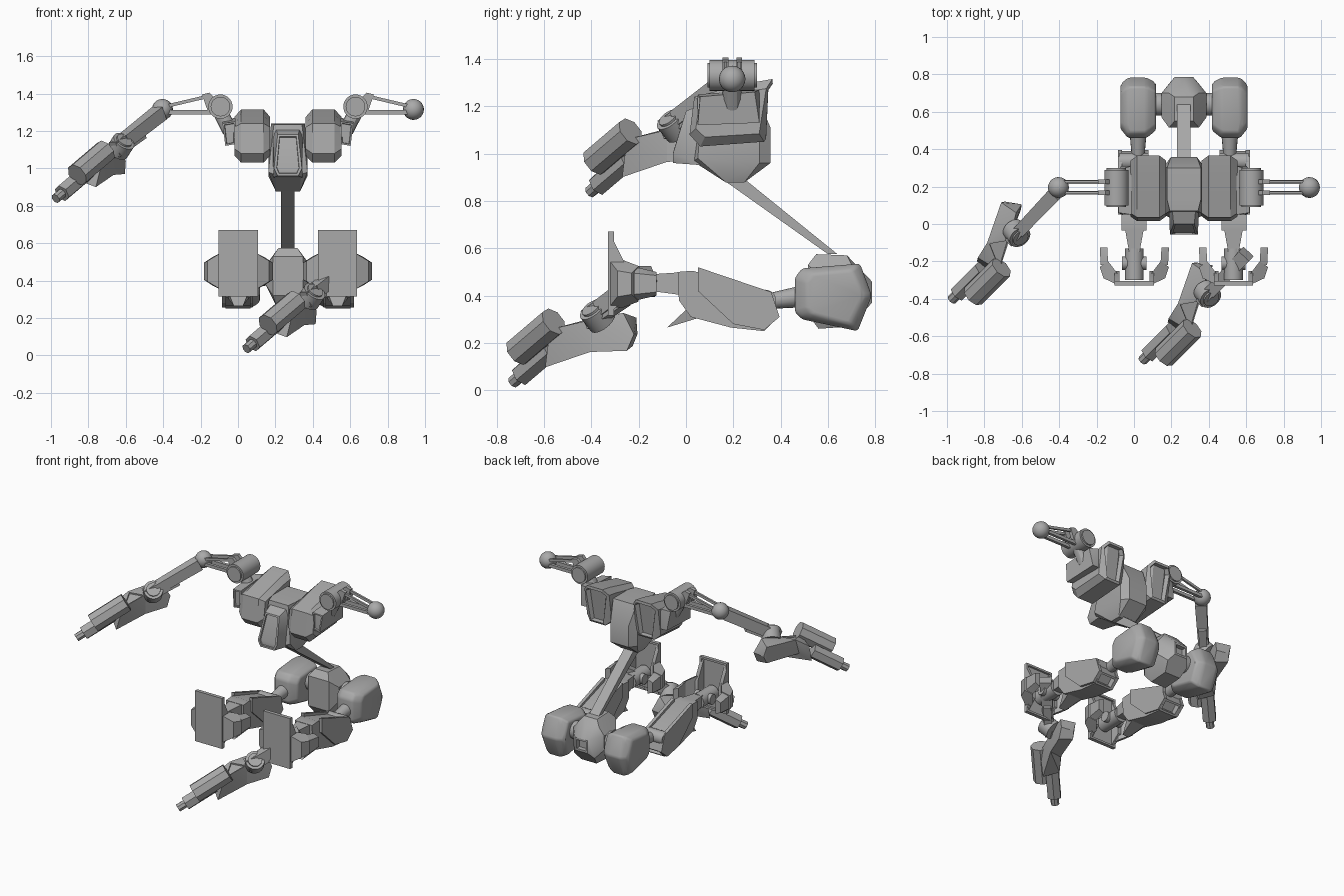
import bpy, bmesh, math
from mathutils import Vector as V

if "Cube" in bpy.data.objects:
    bpy.data.objects.remove(bpy.data.objects["Cube"])

C = 0.267  # centre line of the body
grey = bpy.data.materials.new("metal_grey")
grey.diffuse_color = (0.40, 0.40, 0.40, 1)
grey.use_nodes = True
grey.node_tree.nodes["Principled BSDF"].inputs["Base Color"].default_value = grey.diffuse_color


def finish(name, bm):
    bmesh.ops.recalc_face_normals(bm, faces=bm.faces)
    me = bpy.data.meshes.new(name)
    bm.to_mesh(me)
    bm.free()
    me.materials.append(grey)
    ob = bpy.data.objects.new(name, me)
    bpy.context.collection.objects.link(ob)
    return ob


def hull(name, pts, recess=None, rim=0.02, depth=0.02, bevel=0):
    """Convex solid; faces looking along 'recess' are sunk inside a rim."""
    bm = bmesh.new()
    for p in pts:
        bm.verts.new(p)
    r = bmesh.ops.convex_hull(bm, input=bm.verts)
    junk = [e for e in r["geom_interior"] + r["geom_unused"] if isinstance(e, bmesh.types.BMVert)]
    bmesh.ops.delete(bm, geom=list(set(junk)), context='VERTS')
    bmesh.ops.dissolve_limit(bm, angle_limit=0.03, verts=bm.verts, edges=bm.edges)
    bmesh.ops.recalc_face_normals(bm, faces=bm.faces)
    if bevel:
        bmesh.ops.bevel(bm, geom=bm.edges[:], offset=bevel, segments=3, profile=0.5, affect='EDGES')
    if recess:
        fs = [f for f in bm.faces if f.normal.dot(V(recess).normalized()) > 0.85]
        if fs:
            bmesh.ops.inset_region(bm, faces=fs, thickness=rim, depth=0)
            bmesh.ops.inset_region(bm, faces=fs, thickness=0.002, depth=-depth)
    return finish(name, bm)


def cyl(name, a, b, r, n=24, r2=None):
    a, b = V(a), V(b)
    bm = bmesh.new()
    bmesh.ops.create_cone(bm, cap_ends=True, segments=n, radius1=r, radius2=r if r2 is None else r2,
                          depth=(b - a).length)
    m = (b - a).to_track_quat('Z', 'Y').to_matrix().to_4x4()
    m.translation = (a + b) / 2
    bmesh.ops.transform(bm, matrix=m, verts=bm.verts)
    return finish(name, bm)


def ball(name, c, r):
    bm = bmesh.new()
    bmesh.ops.create_uvsphere(bm, u_segments=20, v_segments=12, radius=r)
    bmesh.ops.translate(bm, vec=c, verts=bm.verts)
    return finish(name, bm)


def box(x0, x1, y0, y1, z0, z1):
    return [(x, y, z) for x in (x0, x1) for y in (y0, y1) for z in (z0, z1)]


def beam(a, b, w, h, w2=None, h2=None):
    """Corner points of a rectangular bar between two points."""
    a, b = V(a), V(b)
    d = (b - a).normalized()
    side = d.cross(V((0, 0, 1))).normalized()
    up = side.cross(d)
    return [p + side * i * ww / 2 + up * j * hh / 2
            for p, ww, hh in ((a, w, h), (b, w2 or w, h2 or h)) for i in (-1, 1) for j in (-1, 1)]


def sym(rows):
    """Rows of (half width, y, z) mirrored over the centre line."""
    return [(C + s * w, y, z) for w, y, z in rows for s in (-1, 1)]


# --- torso, waist and pelvis ---
hull("torso", sym([(.075, .07, 1.235), (.09, .13, 1.24), (.09, .30, 1.24), (.07, .357, 1.11),
                   (.105, .12, 1.12), (.105, .31, 1.12), (.105, .05, .98), (.105, .31, .96), (.07, .03, .967),
                   (.07, .357, .96), (.065, .17, .877), (.065, .245, .877)]))
hull("chest_plate", sym([(.055, .0, 1.18), (.065, .10, 1.22), (.075, -.055, 1.0), (.055, -.055, .96),
                         (.08, .08, .95), (.08, .08, 1.18)]), (0, -1, .3), .015, .01)
hull("waist_beam", sym([(.036, .17, .88), (.036, .25, .89), (.036, .60, .575), (.036, .64, .575)]))
hull("pelvis", sym([(.05, .55, .575), (.05, .68, .57), (.08, .515, .53), (.08, .70, .53), (.12, .57, .48),
                    (.12, .70, .48), (.12, .57, .38), (.12, .70, .38), (.08, .515, .32), (.08, .75, .33),
                    (.06, .56, .26), (.06, .70, .27), (.05, .785, .46), (.05, .785, .37)]),
     (0, 1, 0), .02, .03)
cyl("hip_axle", (C - .2, .64, .43), (C + .2, .64, .43), .03)

for side, s in (("right", -1), ("left", 1)):
    def X(pts):
        return [(C + s * u, y, z) for u, y, z in pts]

    def P(u, y, z):
        return (C + s * u, y, z)

    # --- chest pod with side box ---
    prof = [(.035, 1.24), (.28, 1.30), (.365, 1.315), (.33, 1.05), (.06, 1.03), (.015, 1.08)]
    pod = [(u, y, z) for y, z in prof for u in (.13, .25)]
    pod += [(u, .19 + (y - .19) * .85, 1.17 + (z - 1.17) * .72) for y, z in prof for u in (.095, .287)]
    hull(side + "_chest_pod", X(pod), (0, .99, -.1), .02, .03)
    hull(side + "_side_box", X([(.28, .05, 1.13), (.28, .31, 1.13), (.28, .05, 1.25), (.28, .31, 1.27),
                                (.335, .05, 1.12), (.335, .31, 1.13), (.35, .06, 1.24), (.35, .29, 1.26)]),
         (0, -1, 0), .012, .012)

    # --- shoulder ---
    cyl(side + "_shoulder_drum", P(.361, .10, 1.33), P(.361, .29, 1.33), .065, 32)
    cyl(side + "_shoulder_cap", P(.361, .09, 1.33), P(.361, .30, 1.33), .052, 32)
    cyl(side + "_shoulder_post", P(.361, .195, 1.30), P(.31, .195, 1.2), .04, 12)
    ball(side + "_elbow_ball", P(.671, .195, 1.315), .056)
    for k, y in enumerate((.167, .225)):
        hull(f"{side}_lower_strut_{k}", beam(P(.38, y, 1.30), P(.66, y, 1.30), .02, .022))
        hull(f"{side}_upper_strut_{k}", beam(P(.44, y, 1.382), P(.66, y, 1.33), .014, .018))
        hull(f"{side}_strut_bracket_{k}", X([(u, y + d, z) for d in (-.012, .012) for u, z in
                                             ((.42, 1.405), (.46, 1.395), (.43, 1.31), (.36, 1.33), (.40, 1.385))]))

    # --- thigh ---
    hull(side + "_thigh", X([(u, y, z) for u, y0, y1, k in ((.15, .50, .76, .8), (.20, .46, .785, 1),
                                                             (.30, .46, .785, 1), (.34, .51, .75, .8))
                             for y, z in ((y0, .40 + .075 * k), (y0 + .03, .40 + .115 * k), (y1 - .05, .40 + .135 * k),
                                          (y1, .40), (y1 - .06, .40 - .15 * k), (y0 + .03, .40 - .10 * k),
                                          (y0, .40 - .07 * k))]), bevel=.012)
    cyl(side + "_hip_disc", P(.12, .64, .43), P(.16, .64, .43), .06)

    # --- knee and calf ---
    cyl(side + "_knee_link", P(.245, .34, .375), P(.245, .48, .395), .032, 16, .045)
    cyl(side + "_knee_pin", P(.19, .335, .38), P(.345, .335, .38), .045, 20)
    hull(side + "_calf", X([(u, y, z) for u in (.20, .335) for y, z in
                            ((-.035, .50), (.03, .505), (.36, .40), (.39, .31), (.33, .25), (.19, .265),
                             (.02, .31), (-.03, .38))]), (0, .93, -.35), .018, .04)
    for k, u in enumerate((.19, .33)):
        hull(f"{side}_calf_panel_{k}", X([(v, y, z) for v in (u, u + .022) for y, z in
                                          ((.05, .52), (.36, .415), (.395, .31), (.33, .255), (.2, .28), (.05, .42))]))
    hull(side + "_calf_fin", X([(.24, -.08, .265), (.29, -.08, .265), (.21, .0, .34), (.32, .0, .34),
                                (.21, .05, .305), (.32, .05, .305)]))

    # --- ankle and foot ---
    hull(side + "_shin", X([(u, y, z) for y, w, z0, z1 in ((-.15, .028, .42, .49), (.0, .055, .40, .50))
                            for u in (.265 - w, .265 + w) for z in (z0, z1)]))
    cyl(side + "_ankle", P(.265, -.30, .445), P(.265, -.13, .445), .05)
    cyl(side + "_ankle_cross_pin", P(.20, -.21, .445), P(.33, -.21, .445), .035)
    hull(side + "_foot_plate", X(box(.16, .37, -.33, -.305, .315, .67)), (0, 1, 0), .02, .012)
    for k, t in enumerate((-1, 1)):
        def F(w, y, z):
            return P(.265 + t * w, y, z)
        hull(f"{side}_foot_rib_{k}", [F(w, y, z) for w in (.08, .105) for y, z in
                                      ((-.32, .66), (-.25, .52), (-.25, .39), (-.32, .33))])
        hull(f"{side}_claw_root_{k}", [F(w, y, z) for w, y, h in ((.09, -.325, .10), (.09, -.265, .10),
                                       (.165, -.29, .055), (.14, -.20, .075), (.185, -.23, .045))
                                       for z in (.45 - h, .45 + h)])
        hull(f"{side}_claw_tip_{k}", [F(w, y, z) for w, y, h in ((.14, -.21, .07), (.18, -.22, .045),
                                      (.145, -.125, .05), (.185, -.125, .035)) for z in (.45 - h, .45 + h)])

# --- two identical gun arms, one attached and one lying lower ---
for tag, off in (("raised", V((0, 0, 0))), ("lower", V((1.02, -.325, -.803)))):
    def A(x, y, z):
        return V((x, y, z)) + off
    f = V((-.606, -.606, -.515)).normalized()   # barrel direction
    hull(tag + "_upper_arm", beam(A(-.42, .165, 1.295), A(-.61, -.035, 1.145), .075, .075, .065, .07),
         (.5, -.5, .7), .014, .012)
    hull(tag + "_upper_arm_core", beam(A(-.52, .06, 1.20), A(-.66, -.09, 1.10), .05, .085))
    ax = V((.45, -.55, .70)).normalized()
    e = A(-.623, -.055, 1.125)
    cyl(tag + "_elbow_disc", e - ax * .05, e + ax * .03, .062, 24)
    cyl(tag + "_elbow_cap", e + ax * .02, e + ax * .04, .045, 24)
    # bent forearm housing: rear half, front half
    mid = [A(-.785, -.10, 1.10), A(-.665, -.08, 1.10), A(-.79, -.13, .995), A(-.665, -.08, .965)]
    rear = [A(-.71, .115, 1.11), A(-.63, .06, 1.13), A(-.70, .10, .99), A(-.605, .075, .97),
            A(-.60, .105, 1.04), A(-.69, .12, 1.04)]
    front = [A(-.835, -.18, 1.04), A(-.72, -.25, 1.06), A(-.84, -.20, .93), A(-.76, -.27, .90)]
    hull(tag + "_forearm_rear", mid + rear)
    hull(tag + "_forearm_front", mid + front, (.4, -.5, .75), .014, .01)
    # cannon, barrel sleeve and muzzle
    c = A(-.86, -.385, .965)
    cyl(tag + "_cannon", c, c - f * .25, .064, 8)
    t = A(-.975, -.405, .838)
    cyl(tag + "_muzzle", t, t - f * .12, .027, 8)
    cyl(tag + "_barrel_sleeve", t - f * .055, t - f * .27, .048, 6)

# --- sharp edges stay crisp, round parts become smooth ---
bpy.ops.object.select_all(action='SELECT')
bpy.context.view_layer.objects.active = bpy.context.collection.objects[0]
bpy.ops.object.shade_smooth_by_angle(angle=math.radians(30))
